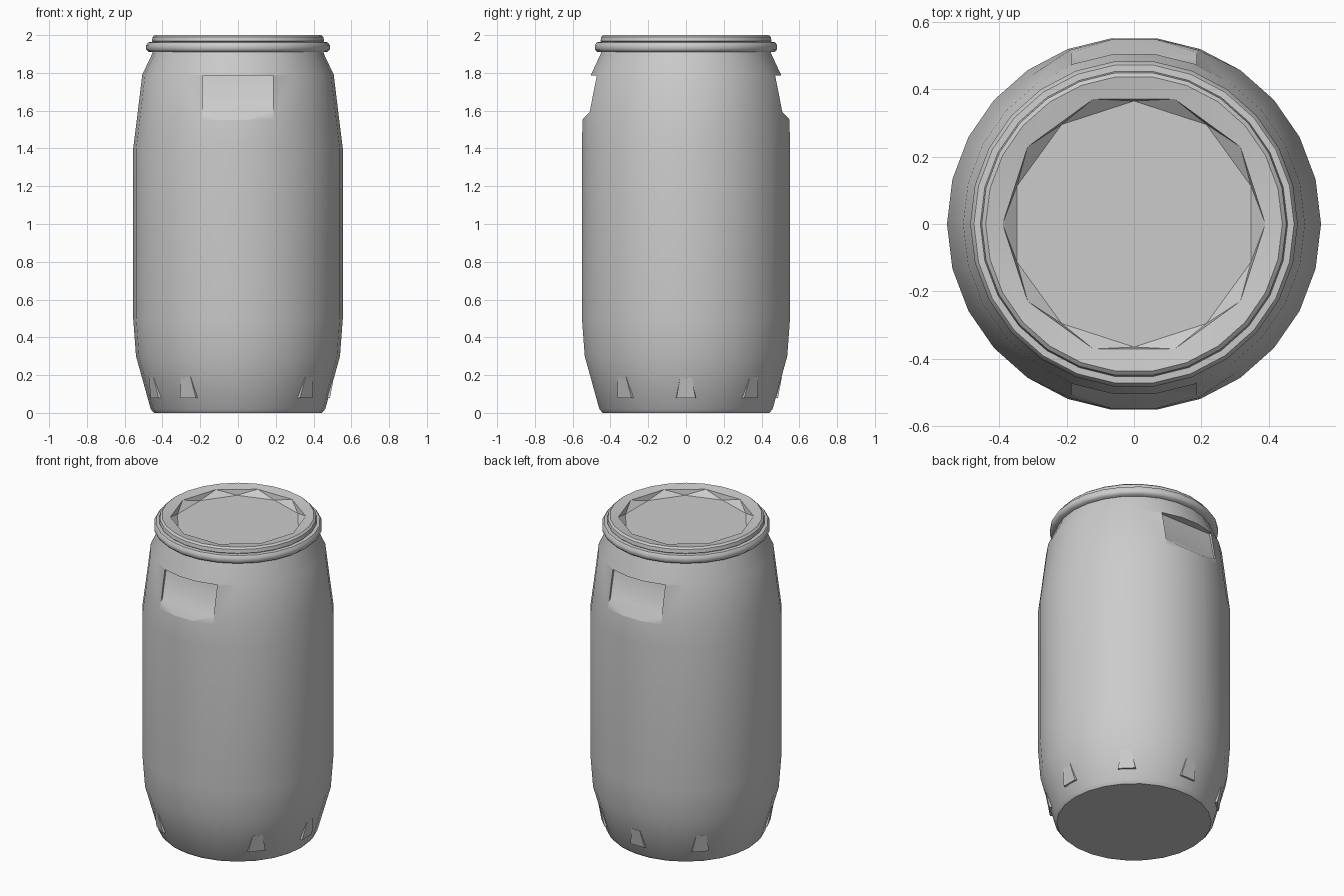
import bpy, bmesh
from math import pi, sin, cos, radians
from mathutils import Matrix

SIDES = 26

cube = bpy.data.objects.get("Cube")
if cube:
    bpy.data.objects.remove(cube, do_unlink=True)

grey = bpy.data.materials.new("grey plastic")
grey.use_nodes = True
grey.diffuse_color = (0.6, 0.6, 0.6, 1)
grey.node_tree.nodes["Principled BSDF"].inputs["Base Color"].default_value = (0.6, 0.6, 0.6, 1)


def ring(bm, r, z, n=SIDES, turn=0.0):
    return [bm.verts.new((r * cos(2 * pi * (i + turn) / n), r * sin(2 * pi * (i + turn) / n), z))
            for i in range(n)]


def skin(bm, rings, closed=False):
    pairs = list(zip(rings, rings[1:]))
    if closed:
        pairs.append((rings[-1], rings[0]))
    for a, b in pairs:
        n = len(a)
        for i in range(n):
            j = (i + 1) % n
            bm.faces.new((a[i], a[j], b[j], b[i]))


def finish(bm, name, angle=None):
    bmesh.ops.recalc_face_normals(bm, faces=bm.faces)
    mesh = bpy.data.meshes.new(name)
    bm.to_mesh(mesh)
    bm.free()
    mesh.materials.append(grey)
    obj = bpy.data.objects.new(name, mesh)
    bpy.context.collection.objects.link(obj)
    if angle:
        smooth(obj, angle)
    return obj


def smooth(obj, angle):
    bpy.ops.object.select_all(action="DESELECT")
    obj.select_set(True)
    bpy.context.view_layer.objects.active = obj
    bpy.ops.object.shade_smooth_by_angle(angle=radians(angle))


# Barrel body: turned profile, fuller below the two hand grips
bm = bmesh.new()
profile = [(0.445, 0), (0.462, 0.02), (0.54, 0.3), (0.555, 0.5), (0.555, 1.4),
           (0.536, 1.55), (0.507, 1.79), (0.455, 1.9), (0.44, 1.97)]
rings = [ring(bm, r, z) for r, z in profile]
for v in rings[5]:
    if abs(v.co.x) < 0.22:
        v.co.y *= 1.03
skin(bm, rings)
bm.faces.new(rings[0])
bm.faces.new(rings[-1])
body = finish(bm, "barrel_body")

# Wedge cutters press the grips into front and back
for name, side in (("front", -1), ("back", 1)):
    bm = bmesh.new()
    outline = [(0.457, 1.785), (0.495, 1.61), (0.56, 1.54), (0.7, 1.54), (0.7, 1.785)]
    ends = [[bm.verts.new((x, side * y, z)) for y, z in outline] for x in (-0.185, 0.185)]
    skin(bm, ends)
    for end in ends:
        bm.faces.new(end)
    cutter = finish(bm, name + "_grip_cutter")
    cut = body.modifiers.new(name + " grip", "BOOLEAN")
    cut.operation = "DIFFERENCE"
    cut.solver = "EXACT"
    cut.object = cutter
    bpy.ops.object.select_all(action="DESELECT")
    bpy.context.view_layer.objects.active = body
    body.select_set(True)
    bpy.ops.object.modifier_apply(modifier=cut.name)
    bpy.data.objects.remove(cutter, do_unlink=True)
smooth(body, 35)

# Small lugs around the foot
for k, angle in enumerate((0, 45, 90, 135, -155, -123, -42)):
    bm = bmesh.new()
    low = [(0.46, -0.055), (0.487, -0.05), (0.487, 0.05), (0.46, 0.055)]
    high = [(0.49, -0.03), (0.508, -0.03), (0.508, 0.03), (0.49, 0.03)]
    ends = [[bm.verts.new((x, y, z)) for x, y in pts] for pts, z in ((low, 0.08), (high, 0.19))]
    skin(bm, ends)
    for end in ends:
        bm.faces.new(end)
    bm.transform(Matrix.Rotation(radians(angle), 4, "Z"))
    finish(bm, "foot_lug_%d" % (k + 1))

# Clamp ring around the neck
bm = bmesh.new()
profile = [(0.44, 1.91), (0.475, 1.912), (0.486, 1.925), (0.486, 1.947), (0.475, 1.962), (0.44, 1.964)]
skin(bm, [ring(bm, r, z) for r, z in profile], closed=True)
finish(bm, "clamp_ring", 50)

# Lid with a ten-sided sunken centre whose wall is folded into triangles
bm = bmesh.new()
rings = [ring(bm, r, z) for r, z in ((0.44, 1.95), (0.456, 1.968), (0.452, 1.99), (0.44, 2.0))]
skin(bm, rings)
well = ring(bm, 0.39, 1.99, 10)
floor = ring(bm, 0.365, 1.955, 10, 0.5)
for i in range(10):
    j = (i + 1) % 10
    bm.faces.new((well[i], floor[i], well[j]))
    bm.faces.new((well[j], floor[i], floor[j]))
bm.faces.new(floor)
bm.edges.ensure_lookup_table()
rim = [e for e in bm.edges if e.is_boundary and all(v in rings[-1] for v in e.verts)]
lip = [e for e in bm.edges if e.is_boundary and all(v in well for v in e.verts)]
bmesh.ops.bridge_loops(bm, edges=rim + lip)
# The body closes at the neck, so drop its cap under the sunken lid
finish(bm, "lid", 25)

bm = bmesh.new()
bm.from_mesh(body.data)
cap = [f for f in bm.faces if min(v.co.z for v in f.verts) > 1.96]
bmesh.ops.delete(bm, geom=cap, context="FACES")
bm.to_mesh(body.data)
bm.free()
